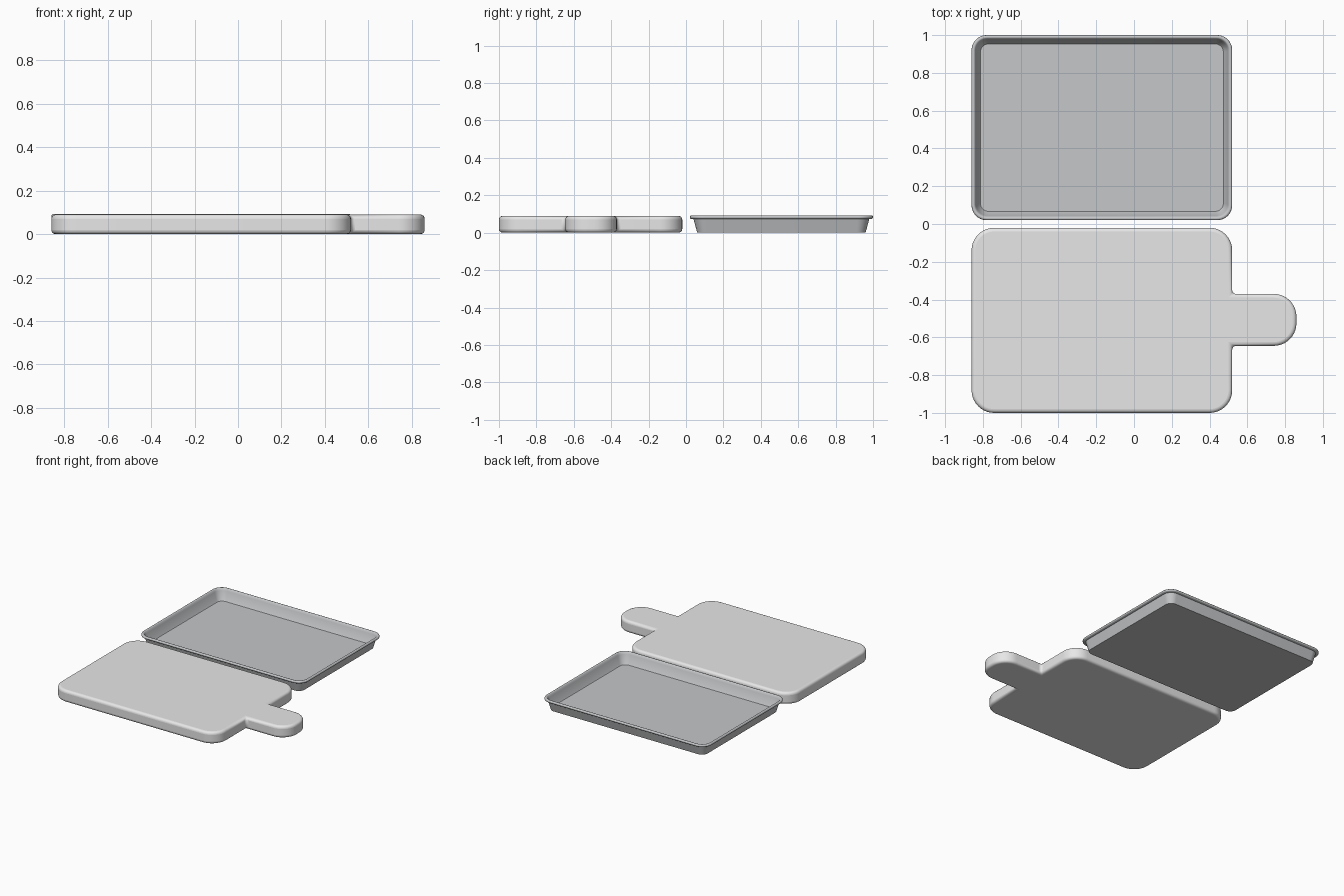
import bpy, bmesh
from math import sin, cos, pi, radians

cube = bpy.data.objects.get("Cube")
if cube:
    bpy.data.objects.remove(cube, do_unlink=True)


def material(name, color):
    m = bpy.data.materials.new(name)
    m.use_nodes = True
    m.diffuse_color = color
    m.node_tree.nodes["Principled BSDF"].inputs["Base Color"].default_value = color
    return m


def corner(cx, cy, r, start, steps=10):
    """Quarter arc, counter-clockwise from the start angle in degrees."""
    angles = [radians(start) + pi / 2 * i / steps for i in range(steps + 1)]
    return [(cx + r * cos(a), cy + r * sin(a)) for a in angles]


def rounded_rect(x0, x1, y0, y1, r):
    return (corner(x1 - r, y0 + r, r, -90) + corner(x1 - r, y1 - r, r, 0)
            + corner(x0 + r, y1 - r, r, 90) + corner(x0 + r, y0 + r, r, 180))


def skin(name, loops, mat):
    """Join stacked (outline, z) loops into a closed solid."""
    bm = bmesh.new()
    rings = [[bm.verts.new((x, y, z)) for x, y in outline] for outline, z in loops]
    for a, b in zip(rings, rings[1:]):
        n = len(a)
        for i in range(n):
            j = (i + 1) % n
            bm.faces.new((a[i], a[j], b[j], b[i]))
    bm.faces.new(rings[0][::-1])
    bm.faces.new(rings[-1])
    bmesh.ops.recalc_face_normals(bm, faces=bm.faces)
    mesh = bpy.data.meshes.new(name)
    bm.to_mesh(mesh)
    bm.free()
    mesh.materials.append(mat)
    obj = bpy.data.objects.new(name, mesh)
    bpy.context.collection.objects.link(obj)
    return obj


def smooth(obj, angle):
    bpy.ops.object.select_all(action='DESELECT')
    obj.select_set(True)
    bpy.context.view_layer.objects.active = obj
    bpy.ops.object.shade_smooth_by_angle(angle=radians(angle))


board_grey = material("board_grey", (0.8, 0.8, 0.8, 1))
tray_metal = material("tray_metal", (0.56, 0.57, 0.58, 1))

LEFT, RIGHT, TIP, HEIGHT = -0.86, 0.52, 0.86, 0.09

# Cutting board: rounded slab with a rounded handle, in one outline
R, H = 0.12, 0.12
outline = (corner(RIGHT - R, -1 + R, R, -90)
           + [(RIGHT, -0.645)]
           + corner(TIP - H, -0.645 + H, H, -90)
           + corner(TIP - H, -0.37 - H, H, 0)
           + [(RIGHT, -0.37)]
           + corner(RIGHT - R, -0.02 - R, R, 0)
           + corner(LEFT + R, -0.02 - R, R, 90)
           + corner(LEFT + R, -1 + R, R, 180))
board = skin("cutting_board", [(outline, 0), (outline, HEIGHT)], board_grey)
bevel = board.modifiers.new("soft_edges", 'BEVEL')
bevel.width = 0.02
bevel.segments = 5
bevel.limit_method = 'ANGLE'
bevel.angle_limit = radians(50)
smooth(board, 40)

# Baking tray: sloped outer wall, rolled rim, inner wall and floor
LIP, LIP_Z = 0.01, 0.083
rim = [(LIP - LIP * cos(a), LIP_Z + LIP * sin(a))
       for a in [radians(-60 + 30 * i) for i in range(8)]]
section = [(0.04, 0), (0.02, 0.073)] + rim + [(0.024, 0.076), (0.043, 0.012), (0.047, 0.008)]
loops = [(rounded_rect(LEFT + d, RIGHT - d, 0.02 + d, 1 - d, 0.08 - d * 0.8), z)
         for d, z in section]
tray = skin("baking_tray", loops, tray_metal)
smooth(tray, 40)
